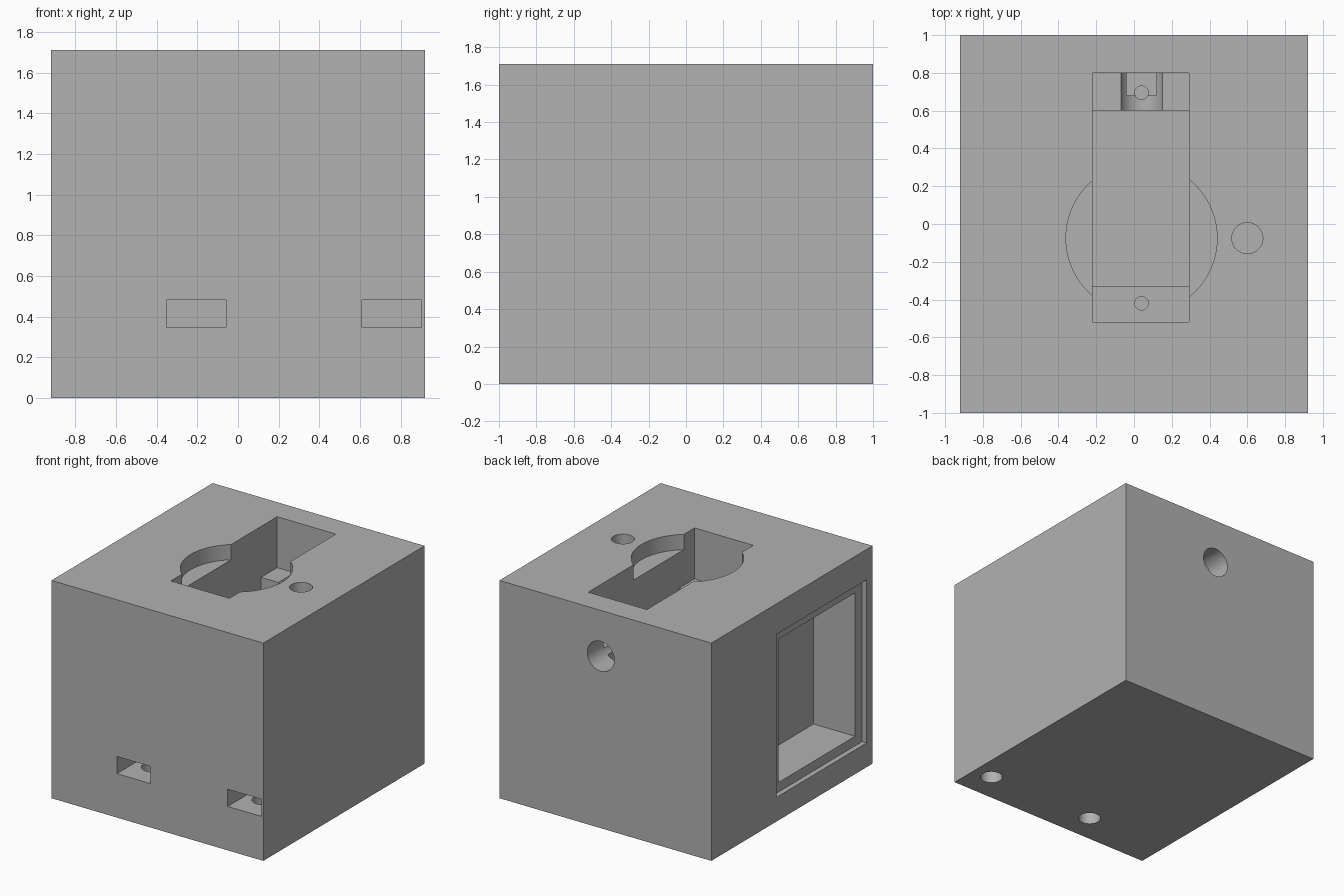
import bpy
import math

cube = bpy.data.objects.get("Cube")
if cube:
    bpy.data.objects.remove(cube, do_unlink=True)

TOP = 1.71
OVER = 0.1      # how far cutters stick out past the outer faces

grey = bpy.data.materials.new("plain grey")
grey.use_nodes = True
grey.diffuse_color = (0.445, 0.445, 0.445, 1)
grey.node_tree.nodes["Principled BSDF"].inputs["Base Color"].default_value = grey.diffuse_color


def box(name, x, y, z):
    """Box from (low, high) ranges on each axis."""
    ranges = (x, y, z)
    bpy.ops.mesh.primitive_cube_add(size=1, location=[(a + b) / 2 for a, b in ranges])
    ob = bpy.context.object
    ob.name = name
    ob.scale = [b - a for a, b in ranges]
    bpy.ops.object.transform_apply(location=True, rotation=True, scale=True)
    ob.data.materials.append(grey)
    return ob


def rod(name, radius, start, end, axis="z", sides=64):
    """Cylinder between two points along z or y."""
    mid = [(a + b) / 2 for a, b in zip(start, end)]
    turn = (math.pi / 2, 0, 0) if axis == "y" else (0, 0, 0)
    bpy.ops.mesh.primitive_cylinder_add(vertices=sides, radius=radius, location=mid,
                                        depth=math.dist(start, end), rotation=turn)
    ob = bpy.context.object
    ob.name = name
    bpy.ops.object.transform_apply(location=True, rotation=True, scale=True)
    ob.data.materials.append(grey)
    return ob


def cut(body, cutter):
    """Subtract the cutter from the body and throw the cutter away."""
    mod = body.modifiers.new(cutter.name, "BOOLEAN")
    mod.operation = "DIFFERENCE"
    mod.solver = "EXACT"
    mod.object = cutter
    bpy.context.view_layer.objects.active = body
    bpy.ops.object.modifier_apply(modifier=mod.name)
    bpy.data.objects.remove(cutter, do_unlink=True)


housing = box("housing", (-0.92, 0.92), (-1, 1), (0, TOP))

# Motor pocket: wide upper part that leaves two ledges, deep middle part
mid_x = 0.04
pocket_x = (-0.22, 0.29)
ledge_z = 1.31
cut(housing, box("ledge_pocket", pocket_x, (-0.52, 0.8), (ledge_z, TOP + OVER)))
cut(housing, box("deep_pocket", pocket_x, (-0.33, 0.6), (0.63, 1.4)))

# Shallow round recess around the pocket
cut(housing, rod("round_recess", 0.4, (mid_x, -0.075, TOP - 0.12), (mid_x, -0.075, TOP + OVER), sides=96))

# Cable hole through the back, with a small notch under it
cut(housing, rod("cable_hole", 0.117, (mid_x, 0.5, 1.35), (mid_x, 1 + OVER, 1.35), axis="y"))
cut(housing, box("cable_notch", (-0.04, 0.12), (0.68, 0.8), (1.18, 1.33)))

# Screw holes in the ledges
for y in (-0.42, 0.695):
    cut(housing, rod("screw_hole", 0.036, (mid_x, y, 0.95), (mid_x, y, 1.36), sides=32))

# Round hole beside the recess
cut(housing, rod("top_hole", 0.082, (0.6, -0.075, TOP - 0.4), (0.6, -0.075, TOP + OVER)))

# Front slots, each met by a hole from below
for x in (-0.205, 0.757):
    cut(housing, box("front_slot", (x - 0.146, x + 0.146), (-1 - OVER, -0.62), (0.345, 0.48)))
    cut(housing, rod("bottom_hole", 0.082, (x, -0.765, -OVER), (x, -0.765, 0.42)))

# Side compartment with a stepped rim for a cover
cut(housing, box("cover_rim", (-0.92 - OVER, -0.88), (-0.925, 0.193), (0.19, 1.47)))
cut(housing, box("compartment", (-0.92 - OVER, -0.52), (-0.84, 0.11), (0.265, 1.39)))

# Smooth round walls, crisp edges
bpy.ops.object.select_all(action="DESELECT")
housing.select_set(True)
bpy.context.view_layer.objects.active = housing
bpy.ops.object.shade_smooth_by_angle(angle=math.radians(30))
